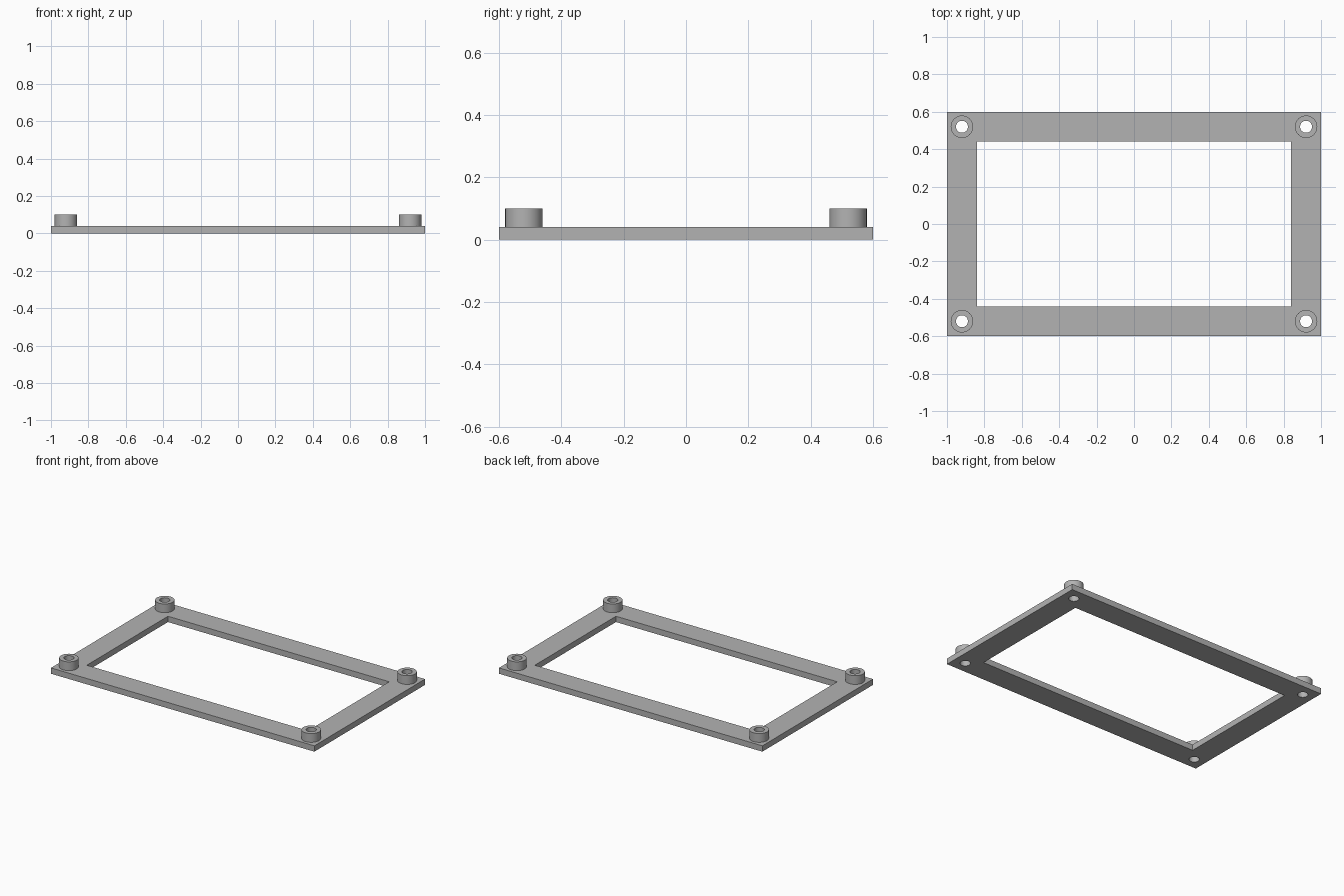
import bpy
from math import cos, sin, tau, radians

cube = bpy.data.objects.get("Cube")
if cube:
    bpy.data.objects.remove(cube, do_unlink=True)

PLATE_H, POST_TOP = 0.04, 0.10
POST_R, HOLE_R, SIDES = 0.06, 0.032, 32
CORNERS = [("front_right", -1, -1), ("front_left", 1, -1),
           ("back_right", -1, 1), ("back_left", 1, 1)]
POST_X, POST_Y = 0.92, 0.52

grey = bpy.data.materials.new("plain_grey")
grey.use_nodes = True
colour = (0.45, 0.45, 0.45, 1)
grey.diffuse_color = colour
grey.node_tree.nodes["Principled BSDF"].inputs["Base Color"].default_value = colour


def rectangle(hx, hy):
    return [(-hx, -hy), (hx, -hy), (hx, hy), (-hx, hy)]


def circle(x, y, r):
    return [(x + r * cos(tau * i / SIDES), y + r * sin(tau * i / SIDES))
            for i in range(SIDES)]


def extruded(name, loops, z0, z1):
    """Extrude a flat outline; loops after the first become holes."""
    curve = bpy.data.curves.new(name + "_outline", "CURVE")
    curve.dimensions = "2D"
    curve.fill_mode = "BOTH"
    curve.extrude = (z1 - z0) / 2
    for loop in loops:
        spline = curve.splines.new("POLY")
        spline.points.add(len(loop) - 1)
        for point, (x, y) in zip(spline.points, loop):
            point.co = (x, y, 0, 1)
        spline.use_cyclic_u = True
    obj = bpy.data.objects.new(name, curve)
    bpy.context.collection.objects.link(obj)
    obj.location.z = (z0 + z1) / 2
    curve.materials.append(grey)

    bpy.ops.object.select_all(action="DESELECT")
    obj.select_set(True)
    bpy.context.view_layer.objects.active = obj
    bpy.ops.object.convert(target="MESH")
    # Weld the caps to the walls and merge the flat cap triangles
    bpy.ops.object.mode_set(mode="EDIT")
    bpy.ops.mesh.select_all(action="SELECT")
    bpy.ops.mesh.remove_doubles(threshold=0.0001)
    bpy.ops.mesh.normals_make_consistent(inside=False)
    bpy.ops.object.mode_set(mode="OBJECT")
    bpy.ops.object.shade_smooth_by_angle(angle=radians(30))


# Flat rectangular frame with a screw hole through each corner
holes = [circle(sx * POST_X, sy * POST_Y, HOLE_R) for _, sx, sy in CORNERS]
extruded("base_frame", [rectangle(1, 0.6), rectangle(0.84, 0.44)] + holes, 0, PLATE_H)

# Hollow round standoffs on the corners
for label, sx, sy in CORNERS:
    x, y = sx * POST_X, sy * POST_Y
    extruded(label + "_standoff", [circle(x, y, POST_R), circle(x, y, HOLE_R)],
             PLATE_H, POST_TOP)
